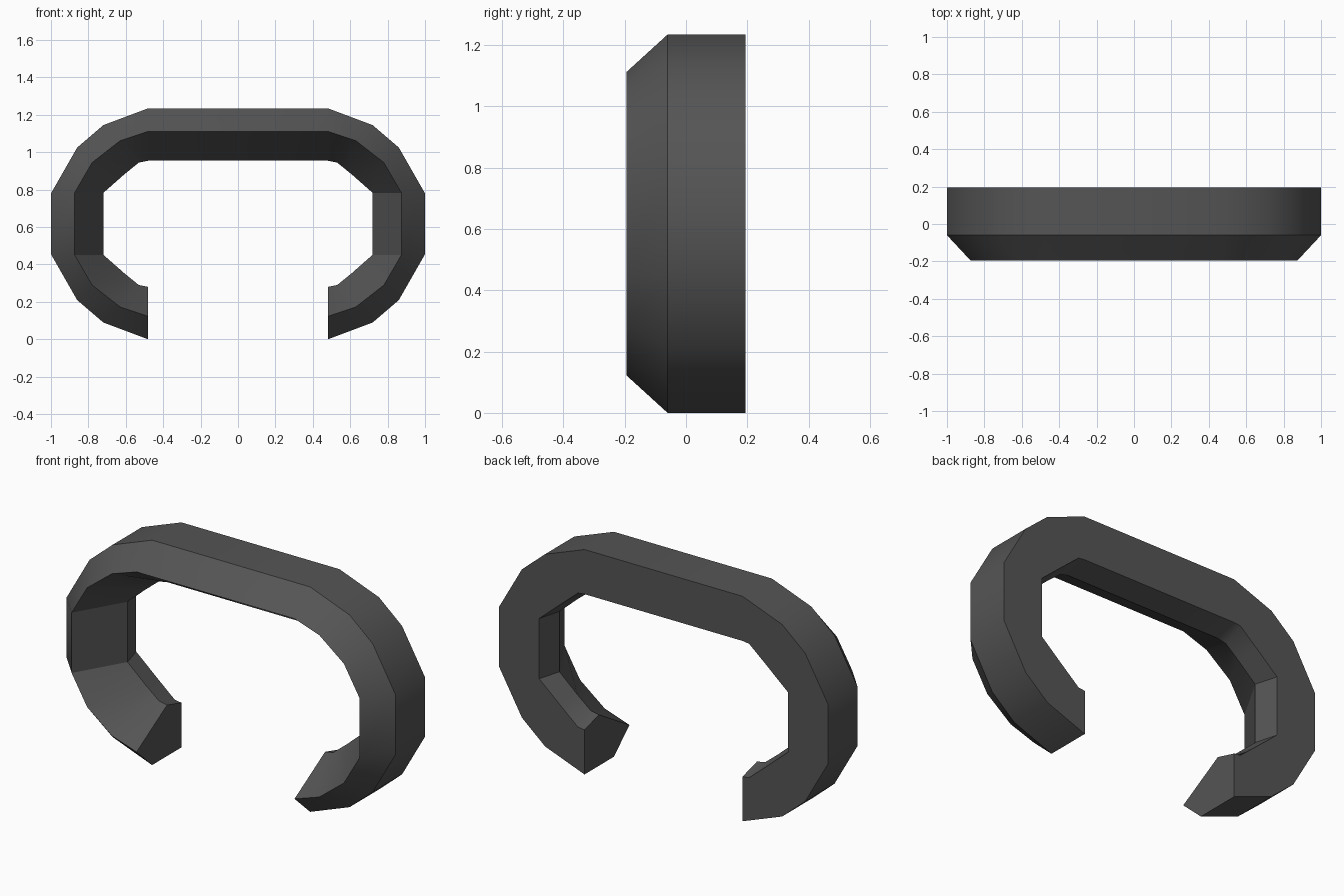
import bpy, bmesh, math

cube = bpy.data.objects.get("Cube")
if cube:
    bpy.data.objects.remove(cube, do_unlink=True)

HEIGHT = 1.235

# Dark grey finish
grey = bpy.data.materials.new("dark_grey")
colour = (0.09, 0.09, 0.09, 1)
grey.diffuse_color = colour
grey.use_nodes = True
grey.node_tree.nodes["Principled BSDF"].inputs["Base Color"].default_value = colour

# One upper corner (x, z) of each long edge, from the top bar to the side wall
outer = [(0.48, 1.235), (0.72, 1.145), (0.86, 1.025), (1.0, 0.78)]
ridge = [(0.48, 1.112), (0.63, 1.062), (0.78, 0.945), (0.874, 0.783)]
inner = [(0.48, 0.955), (0.53, 0.945), (0.61, 0.88), (0.72, 0.783)]
inner_back = [(0.48, 0.99), (0.52, 0.985), (0.62, 0.9), (0.755, 0.783)]

# Cross-section: each long edge with its depth y
edges = [(outer, 0.195), (outer, -0.06), (ridge, -0.195),
         (inner, 0.07), (inner_back, 0.195)]


def full_path(corner):
    """Mirror a corner into the whole open loop, end to end."""
    side = corner + [(x, HEIGHT - z) for x, z in reversed(corner)]
    return [(-x, z) for x, z in reversed(side)] + side


# Sweep the five-sided section round the open loop
bm = bmesh.new()
rails = [[bm.verts.new((x, y, z)) for x, z in full_path(c)] for c, y in edges]
count = len(rails)
for i in range(len(rails[0]) - 1):
    for k in range(count):
        a, b = rails[k], rails[(k + 1) % count]
        bm.faces.new((a[i], a[i + 1], b[i + 1], b[i]))

# Flat ends
for end in (0, -1):
    bm.faces.new([rail[end] for rail in rails])
bmesh.ops.recalc_face_normals(bm, faces=bm.faces)

mesh = bpy.data.meshes.new("open_ring")
bm.to_mesh(mesh)
bm.free()
mesh.materials.append(grey)
ring = bpy.data.objects.new("open_ring", mesh)
bpy.context.collection.objects.link(ring)

# Smooth round the bends, sharp along the long edges
bpy.ops.object.select_all(action="DESELECT")
ring.select_set(True)
bpy.context.view_layer.objects.active = ring
bpy.ops.object.shade_smooth_by_angle(angle=math.radians(32))
